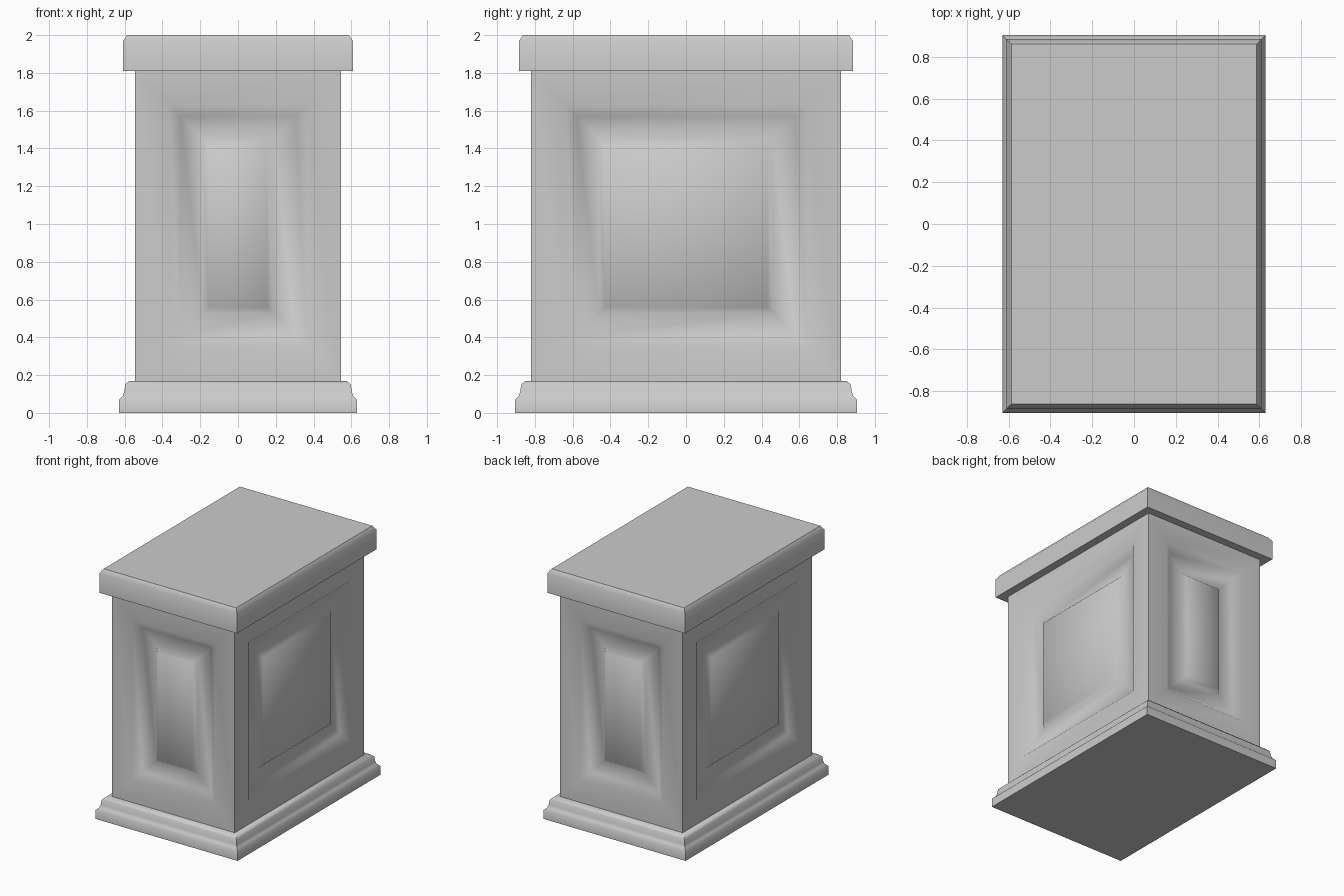
import bpy
import bmesh
import math

cube = bpy.data.objects.get("Cube")
if cube:
    bpy.data.objects.remove(cube, do_unlink=True)

HALF_X, HALF_Y = 0.545, 0.82      # half width and half depth of the shaft

stone = bpy.data.materials.new("grey stone")
stone.use_nodes = True
stone.diffuse_color = (0.6, 0.6, 0.6, 1)
stone.node_tree.nodes["Principled BSDF"].inputs["Base Color"].default_value = stone.diffuse_color


def rectangular_loft(profile):
    """Sweep (overhang, height) pairs round the shaft and close both ends."""
    bm = bmesh.new()
    rings = []
    for out, z in profile:
        x, y = HALF_X + out, HALF_Y + out
        corners = ((-x, -y), (x, -y), (x, y), (-x, y))
        rings.append([bm.verts.new((cx, cy, z)) for cx, cy in corners])
    for low, high in zip(rings, rings[1:]):
        for i in range(4):
            j = (i + 1) % 4
            bm.faces.new((low[i], low[j], high[j], high[i]))
    bm.faces.new(reversed(rings[0]))
    bm.faces.new(rings[-1])
    bm.normal_update()
    return bm


def finish(bm, name, angle):
    mesh = bpy.data.meshes.new(name)
    bm.to_mesh(mesh)
    bm.free()
    mesh.materials.append(stone)
    obj = bpy.data.objects.new(name, mesh)
    bpy.context.collection.objects.link(obj)
    bpy.ops.object.select_all(action='DESELECT')
    obj.select_set(True)
    bpy.context.view_layer.objects.active = obj
    bpy.ops.object.shade_smooth_by_angle(angle=math.radians(angle))


# Moulded base
base = rectangular_loft([(0.085, 0), (0.085, 0.07), (0.066, 0.088), (0.058, 0.11),
                         (0.052, 0.15), (0.03, 0.17)])
finish(base, "base", 50)

# Shaft with a sunken frame and a raised field on each side
shaft = rectangular_loft([(0, 0.17), (0, 1.81)])
sides = [f for f in shaft.faces if abs(f.normal.z) < 0.5]
for thickness, depth in ((0.18, 0), (0.06, -0.05), (0.12, 0), (0.03, 0.03)):
    bmesh.ops.inset_individual(shaft, faces=sides, thickness=thickness,
                               depth=depth, use_even_offset=True)
finish(shaft, "shaft", 65)

# Cap slab with a bevelled top edge
cap = rectangular_loft([(0.065, 1.81), (0.065, 1.967), (0.042, 2.0)])
finish(cap, "cap", 40)
